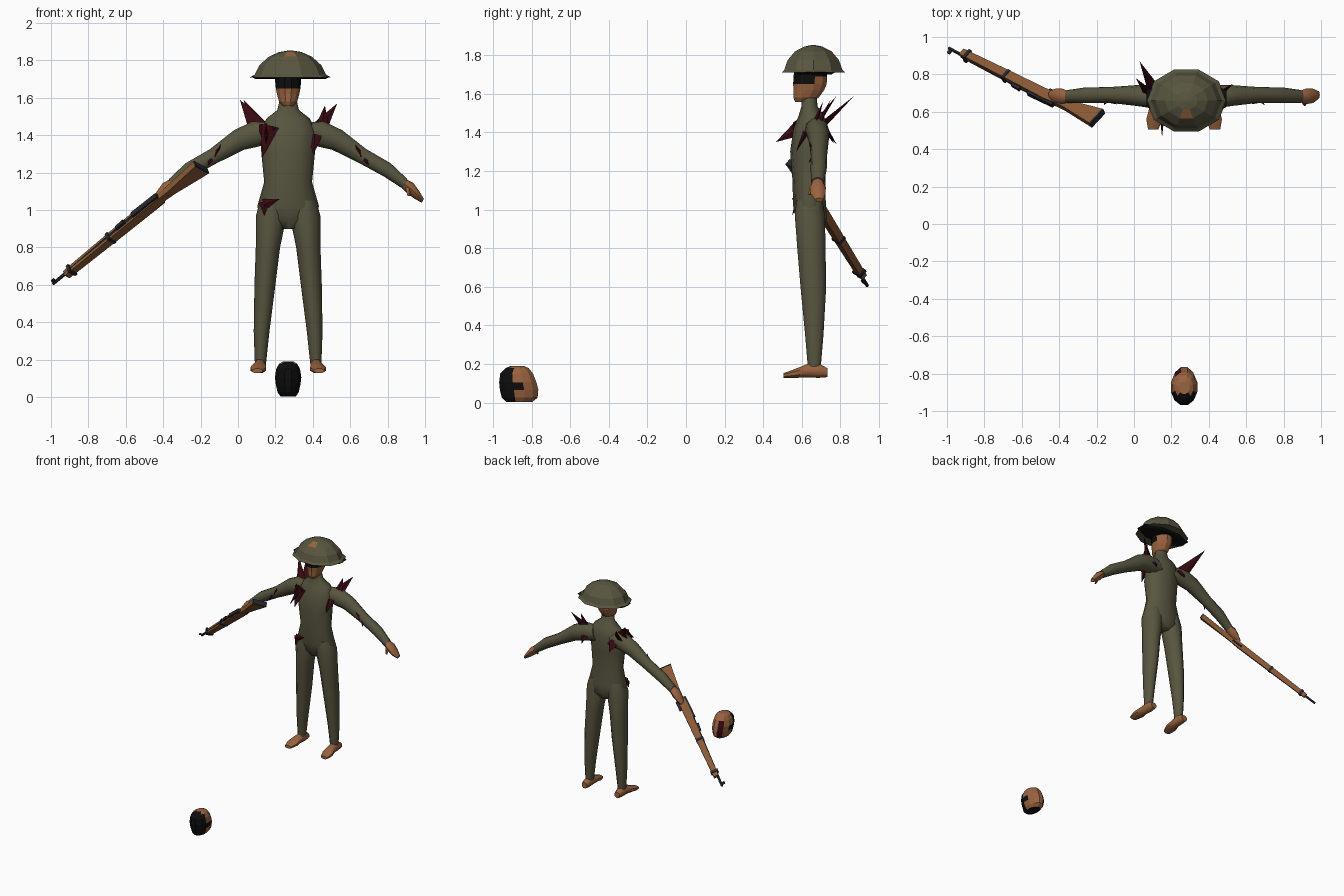
import bpy, bmesh, math
from mathutils import Vector as V

cube = bpy.data.objects.get("Cube")
if cube:
    bpy.data.objects.remove(cube)

CX = 0.268  # centre line of the figure
X, Y, Z = V((1, 0, 0)), V((0, 1, 0)), V((0, 0, 1))


def material(name, rgb):
    m = bpy.data.materials.new(name)
    m.use_nodes = True
    m.diffuse_color = (*rgb, 1)
    bsdf = m.node_tree.nodes["Principled BSDF"]
    bsdf.inputs["Base Color"].default_value = (*rgb, 1)
    bsdf.inputs["Roughness"].default_value = 0.9
    return m


OLIVE = material("olive cloth", (0.098, 0.091, 0.05))
SKIN = material("tan skin", (0.32, 0.125, 0.05))
BLACK = material("black hair", (0.004, 0.004, 0.004))
RED = material("dark red", (0.04, 0.003, 0.006))
WOOD = material("rifle wood", (0.25, 0.1, 0.036))
METAL = material("gun metal", (0.02, 0.02, 0.03))


def loft(name, rings, a, b, mats, n=10, phase=0.0, rule=None, smooth=True):
    """Skin a row of ellipses (centre, radius along a, radius along b)."""
    bm = bmesh.new()
    loops = []
    for c, ra, rb in rings:
        angles = [phase + 2 * math.pi * i / n for i in range(n)]
        loops.append([bm.verts.new(V(c) + a * ra * math.cos(t) + b * rb * math.sin(t))
                      for t in angles])
    for p, q in zip(loops, loops[1:]):
        for i in range(n):
            j = (i + 1) % n
            bm.faces.new((p[i], p[j], q[j], q[i]))
    bm.faces.new(loops[0][::-1])
    bm.faces.new(loops[-1])
    bmesh.ops.remove_doubles(bm, verts=bm.verts, dist=0.0005)
    bmesh.ops.recalc_face_normals(bm, faces=bm.faces)
    for f in bm.faces:
        f.smooth = smooth
        if rule:
            f.material_index = rule(f.calc_center_median())
    me = bpy.data.meshes.new(name)
    bm.to_mesh(me)
    bm.free()
    for m in mats:
        me.materials.append(m)
    ob = bpy.data.objects.new(name, me)
    bpy.context.collection.objects.link(ob)
    if smooth:
        bpy.ops.object.select_all(action='DESELECT')
        ob.select_set(True)
        bpy.context.view_layer.objects.active = ob
        bpy.ops.object.shade_smooth_by_angle(angle=math.radians(50))
    return ob


def upright(name, rows, mats, **kw):
    """Loft from rows of (x, y, z, rx, ry)."""
    return loft(name, [((x, y, z), rx, ry) for x, y, z, rx, ry in rows], X, Y, mats, **kw)


def shard(name, base, tip, width, thick=0.015):
    d = (V(tip) - V(base)).normalized()
    a = d.cross(Y if abs(d.y) < 0.8 else X).normalized()
    loft(name, [(base, width, thick), (tip, 0, 0)], a, d.cross(a), [RED],
         n=4, smooth=False)


# Torso and neck
upright("torso", [
    (CX, .65, .9, .05, .05), (CX, .65, .95, .145, .08), (CX, .64, 1.02, .165, .085),
    (CX, .637, 1.15, .128, .085), (CX, .632, 1.3, .143, .092), (CX, .645, 1.42, .15, .088),
    (CX, .65, 1.49, .115, .065), (CX, .64, 1.535, .058, .042), (CX, .637, 1.59, .045, .04),
], [OLIVE], n=12)

# Limbs, one of each per side
for s, side in ((1, "left"), (-1, "right")):
    upright(side + "_leg", [
        (CX + s * .148, .665, .18, .03, .035), (CX + s * .142, .665, .35, .042, .05),
        (CX + s * .124, .66, .6, .056, .07), (CX + s * .108, .65, .8, .065, .077),
        (CX + s * .09, .642, .97, .082, .082), (CX + s * .08, .64, 1.05, .07, .07),
    ], [OLIVE])
    loft(side + "_foot", [
        ((CX + s * .15, .733, .155), .025, .025), ((CX + s * .15, .69, .165), .034, .04),
        ((CX + s * .152, .63, .165), .034, .038), ((CX + s * .16, .56, .15), .046, .024),
        ((CX + s * .165, .505, .14), .03, .013),
    ], X, Z, [SKIN], n=8, phase=math.pi / 8)
    across = V((s * .45, 0, .89))
    loft(side + "_arm", [
        ((CX + s * .07, .67, 1.41), .06, .07), ((CX + s * .16, .68, 1.41), .062, .075),
        ((CX + s * .262, .687, 1.375), .055, .062), ((CX + s * .4, .69, 1.288), .042, .044),
        ((CX + s * .53, .688, 1.215), .042, .042), ((CX + s * .625, .682, 1.14), .034, .03),
    ], Y, across, [OLIVE])
    loft(side + "_hand", [
        ((CX + s * .615, .682, 1.145), .028, .025), ((CX + s * .655, .683, 1.115), .042, .033),
        ((CX + s * .69, .685, 1.08), .038, .024), ((CX + s * .72, .69, 1.05), .02, .012),
    ], Y, across, [SKIN], n=8)
    shard(side + "_thumb_tear", (CX + s * .39, .66, 1.29), (CX + s * .36, .64, 1.35), .02)
    shard(side + "_elbow_tear", (CX + s * .4, .67, 1.29), (CX + s * .43, .635, 1.24), .025)
    loft(side + "_thumb", [
        ((CX + s * .64, .66, 1.12), .016, .016), ((CX + s * .645, .638, 1.075), .008, .008),
    ], X, Y, [SKIN], n=5)


# Head: dark brow in front and dark hair at the back
def head_rule(c):
    front = c.y < .645 and c.z > 1.65
    back = c.y > .68 and c.z > 1.67
    return 1 if front or back else 0


upright("head", [
    (CX, .6, 1.557, .028, .035), (CX, .622, 1.58, .05, .068), (CX, .637, 1.62, .062, .082),
    (CX, .642, 1.65, .068, .09), (CX, .645, 1.69, .072, .09), (CX, .645, 1.74, .07, .088),
], [SKIN, BLACK], n=12, phase=math.pi / 12, rule=head_rule, smooth=False)


# Helmet with a small bare patch on the crown
def helmet_rule(c):
    return 1 if abs(c.x - CX - .01) < .015 and c.y < .63 and c.z > 1.825 else 0


HX = CX + .012
upright("helmet", [
    (HX, .66, 1.71, .215, .174), (HX, .66, 1.725, .19, .158), (HX, .66, 1.775, .165, .14),
    (HX, .66, 1.82, .115, .1), (HX, .66, 1.845, .06, .05), (HX, .66, 1.853, .01, .01),
], [OLIVE, SKIN], rule=helmet_rule, smooth=False)
upright("helmet_lining", [
    (HX, .67, 1.7, .2, .09), (HX, .67, 1.714, .232, .115),
], [BLACK], n=8, phase=math.pi / 8, smooth=False)

# Torn shards at the shoulders and belly
for name, base, tip, width in (
    ("right_back_shard", (.12, .7, 1.43), (.03, .87, 1.588), .05),
    ("right_top_shard", (.12, .66, 1.42), (.01, .78, 1.59), .06),
    ("right_front_shard", (.15, .6, 1.43), (.15, .465, 1.35), .045),
    ("right_chest_shard", (.17, .57, 1.45), (.13, .55, 1.28), .05),
    ("right_collar_shard", (.12, .6, 1.42), (.21, .55, 1.44), .04),
    ("right_rear_shard", (.15, .72, 1.42), (.16, .78, 1.34), .05),
    ("left_top_shard", (.43, .68, 1.43), (.53, .75, 1.57), .045),
    ("left_inner_shard", (.45, .67, 1.45), (.465, .71, 1.56), .035),
    ("left_side_shard", (.41, .62, 1.4), (.405, .57, 1.3), .04),
    ("left_rear_shard", (.41, .71, 1.43), (.42, .77, 1.34), .045),
    ("belly_shard", (.14, .575, 1.03), (.225, .55, 1.06), .03),
    ("hip_shard", (.14, .58, 1.04), (.14, .55, .97), .03),
):
    shard(name, base, tip, width)

# Rifle in its own frame: along the barrel, up and sideways
BUTT = V((-.213, .554, 1.232))
ALONG = (V((-.995, .955, .59)) - BUTT).normalized()
UP = V((-.67, -.67, .33))
UP = (UP - ALONG * UP.dot(ALONG)).normalized()
SIDE = ALONG.cross(UP)


def rifle_part(name, rows, mat, n=4):
    """Rows of (distance along, height, half width, half height)."""
    k = math.sqrt(2) if n == 4 else 1
    loft(name, [(BUTT + ALONG * u + UP * v, w * k, h * k) for u, v, w, h in rows],
         SIDE, UP, [mat], n=n, phase=math.pi / n, smooth=n > 4)


rifle_part("rifle_stock", [(0, -.02, .018, .055), (.2, -.006, .018, .026),
                           (.27, -.002, .018, .022), (.34, 0, .022, .03),
                           (.6, 0, .02, .026), (.98, .002, .017, .02)], WOOD)
rifle_part("butt_plate", [(-.009, -.02, .018, .055), (0, -.02, .019, .056)], METAL)
rifle_part("barrel", [(.3, .024, .014, .014), (1.07, .012, .009, .009)], METAL, 6)
rifle_part("receiver", [(.28, .025, .014, .014), (.46, .03, .014, .014)], METAL)
rifle_part("rear_sight", [(.52, .034, .01, .012), (.58, .034, .01, .008)], METAL)
rifle_part("front_sight", [(1.04, .025, .004, .018), (1.06, .025, .004, .015)], METAL)
rifle_part("trigger_guard", [(.29, -.036, .005, .012), (.37, -.036, .005, .012)], METAL)
for i, u in enumerate((.64, .93)):
    rifle_part("barrel_band_%d" % (i + 1), [(u, .003, .023, .03), (u + .018, .003, .023, .03)],
               METAL)


# Loose head on the ground: black front, tan rear, red stump
def loose_rule(c):
    if c.y < -.91 or (c.z < .1 and c.y < -.865):
        return 1
    return 2 if c.y > -.81 and c.x < CX - .01 and .04 < c.z < .13 else 0


upright("loose_head", [
    (CX, -.865, .003, .042, .07), (CX, -.862, .025, .058, .096), (CX, -.865, .065, .068, .103),
    (CX, -.872, .105, .073, .1), (CX, -.878, .15, .066, .088), (CX, -.875, .178, .05, .062),
    (CX, -.875, .19, .03, .035),
], [SKIN, BLACK, RED], n=12, phase=math.pi / 12, rule=loose_rule, smooth=False)
